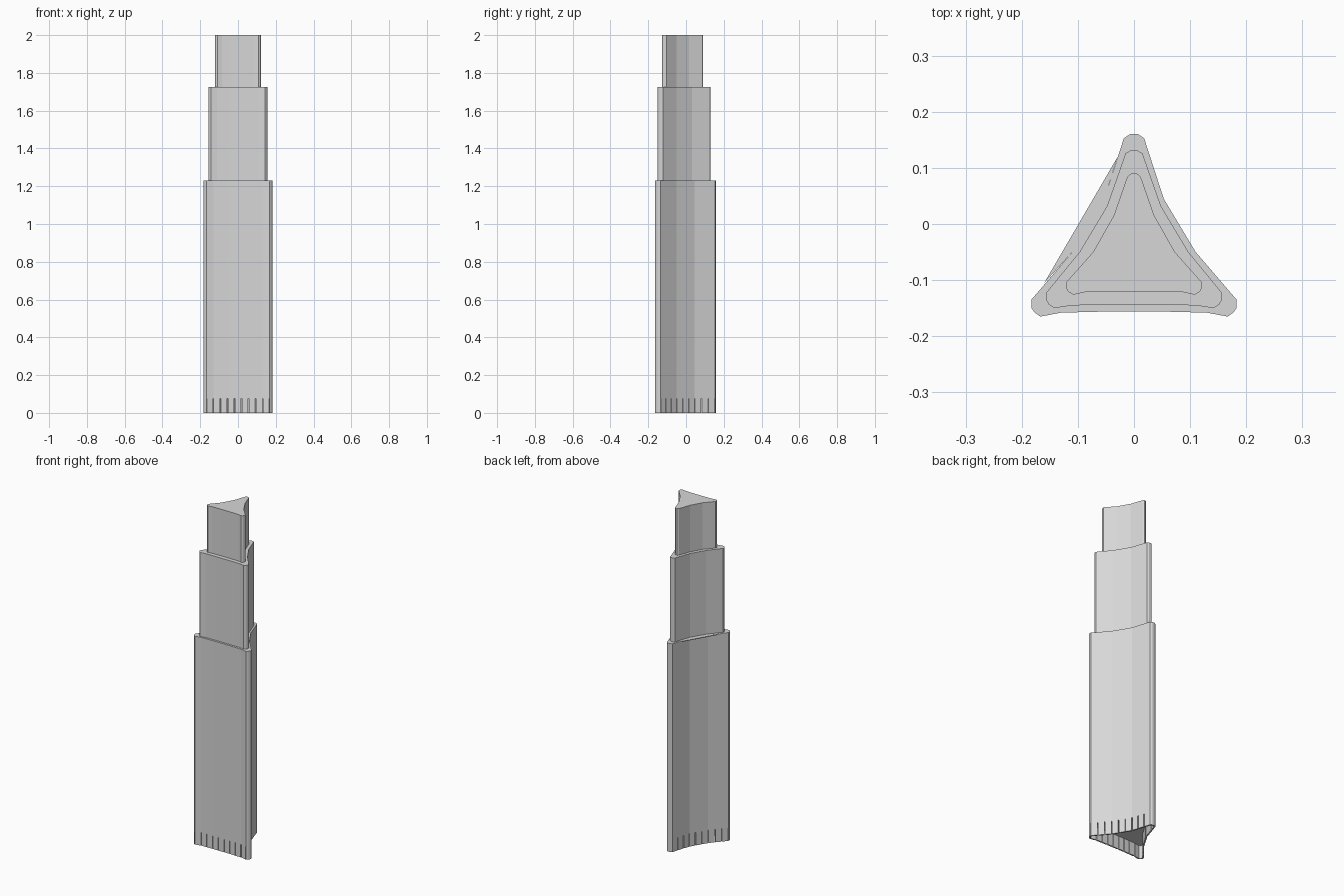
import bpy
import bmesh
from mathutils import Vector

cube = bpy.data.objects.get("Cube")
if cube:
    bpy.data.objects.remove(cube)

grey = bpy.data.materials.new("light_grey")
grey.use_nodes = True
colour = (0.68, 0.68, 0.68, 1)
grey.diffuse_color = colour
grey.node_tree.nodes["Principled BSDF"].inputs["Base Color"].default_value = colour


def add_prism(bm, outline, bottom, top):
    """Extrude a flat outline between two heights."""
    face = bm.faces.new([bm.verts.new((x, y, bottom)) for x, y in outline])
    grown = bmesh.ops.extrude_face_region(bm, geom=[face])
    moved = [v for v in grown["geom"] if isinstance(v, bmesh.types.BMVert)]
    bmesh.ops.translate(bm, verts=moved, vec=(0, 0, top - bottom))


def finish(name, bm):
    bmesh.ops.recalc_face_normals(bm, faces=bm.faces)
    mesh = bpy.data.meshes.new(name)
    bm.to_mesh(mesh)
    bm.free()
    mesh.materials.append(grey)
    obj = bpy.data.objects.new(name, mesh)
    bpy.context.collection.objects.link(obj)
    return obj


def mirrored(half):
    """Close a right-hand half outline across x = 0."""
    return half + [(-x, y) for x, y in reversed(half)]


def prism(name, outline, bottom, top):
    bm = bmesh.new()
    add_prism(bm, outline, bottom, top)
    return finish(name, bm)


# Half outlines, from the back corner round to the middle of the front
lower = [(0.007, 0.160), (0.018, 0.153), (0.053, 0.045), (0.110, -0.050),
         (0.183, -0.135), (0.183, -0.149), (0.178, -0.157), (0.167, -0.165),
         (0.130, -0.158), (0.050, -0.156)]
middle = [(0.006, 0.131), (0.015, 0.126), (0.048, 0.032), (0.097, -0.050),
          (0.157, -0.123), (0.157, -0.135), (0.152, -0.143), (0.142, -0.150),
          (0.110, -0.145), (0.045, -0.144)]
upper = [(0.005, 0.090), (0.012, 0.084), (0.036, 0.015), (0.073, -0.050),
         (0.121, -0.104), (0.121, -0.114), (0.117, -0.121), (0.108, -0.126),
         (0.085, -0.121), (0.035, -0.120)]

# Three stepped shafts with hollowed sides
SKIRT = 0.077
prism("lower_shaft", mirrored(lower), SKIRT, 1.23)
prism("middle_shaft", mirrored(middle), 1.23, 1.725)
prism("upper_shaft", mirrored(upper), 1.725, 2.0)

# Thin deck bridging the hollow on one side of the first step
deck = [(-0.029, 0.120), (-0.160, -0.105), (-0.110, -0.050), (-0.053, 0.045)]
prism("step_deck", deck, 1.226, 1.23)


def along(path, distance):
    for a, b in zip(path, path[1:]):
        length = (b - a).length
        if distance <= length:
            return a.lerp(b, distance / length)
        distance -= length
    return path[-1]


def add_panels(bm, path, count, gap=0.004, thickness=0.008):
    """Stand a row of upright panels along a path."""
    path = [Vector(p) for p in path]
    step = sum((b - a).length for a, b in zip(path, path[1:])) / count
    for i in range(count):
        a = along(path, i * step + gap / 2)
        b = along(path, (i + 1) * step - gap / 2)
        d = (b - a).normalized()
        inward = Vector((d.y, -d.x)) * thickness
        if inward.dot(a + b) > 0:
            inward = -inward
        add_prism(bm, [a, b, b + inward, a + inward], 0, SKIRT)


# Open skirt of panels round the foot
bm = bmesh.new()
side = lower[1:5]
add_panels(bm, side, 9)
add_panels(bm, [(-x, y) for x, y in side], 9)
front = lower[7:]
add_panels(bm, front + [(-x, y) for x, y in reversed(front)], 9)
for sign in (1, -1):
    for a, b in zip(lower[4:7], lower[5:8]):
        add_panels(bm, [(sign * a[0], a[1]), (sign * b[0], b[1])], 1, 0.001)
add_panels(bm, [lower[1], lower[0], (-lower[0][0], lower[0][1]),
                (-lower[1][0], lower[1][1])], 3, 0.001)
finish("foot_panels", bm)
